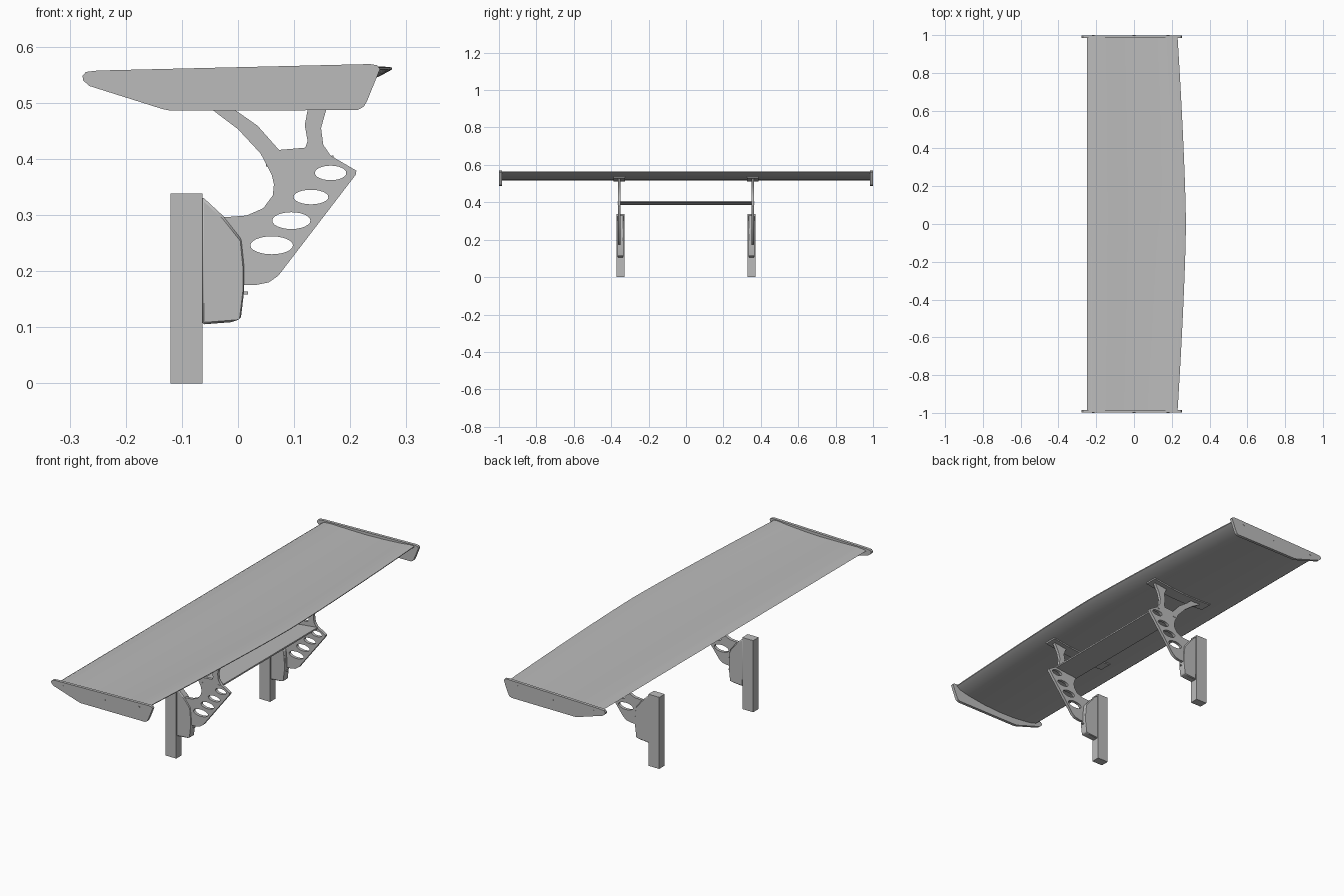
import bpy, bmesh, math
from mathutils import Matrix, Vector

cube = bpy.data.objects.get("Cube")
if cube:
    bpy.data.objects.remove(cube)

grey = bpy.data.materials.new("plain grey")
grey.use_nodes = True
grey.diffuse_color = (0.5, 0.5, 0.5, 1)
grey.node_tree.nodes["Principled BSDF"].inputs["Base Color"].default_value = (0.5, 0.5, 0.5, 1)


def add_mesh(name, mesh, angle=30):
    obj = bpy.data.objects.new(name, mesh)
    bpy.context.collection.objects.link(obj)
    mesh.materials.clear()
    mesh.materials.append(grey)
    bpy.ops.object.select_all(action='DESELECT')
    obj.select_set(True)
    bpy.context.view_layer.objects.active = obj
    bpy.ops.object.shade_smooth_by_angle(angle=math.radians(angle))
    return obj


def ellipse(x, z, rx, rz, n=24):
    return [(x + rx * math.cos(math.tau * i / n), z + rz * math.sin(math.tau * i / n))
            for i in range(n)]


def plate(name, outline, y, thick, holes=()):
    """Side profile in x and z, with holes, extruded along y."""
    curve = bpy.data.curves.new(name, 'CURVE')
    curve.dimensions = '2D'
    curve.fill_mode = 'BOTH'
    curve.extrude = thick / 2
    for loop in (outline, *holes):
        s = curve.splines.new('POLY')
        s.points.add(len(loop) - 1)
        for p, (x, z) in zip(s.points, loop):
            p.co = (x, z, 0, 1)
        s.use_cyclic_u = True
    temp = bpy.data.objects.new(name, curve)
    bpy.context.collection.objects.link(temp)
    deps = bpy.context.evaluated_depsgraph_get()
    mesh = bpy.data.meshes.new_from_object(temp.evaluated_get(deps))
    bpy.data.objects.remove(temp)
    mesh.transform(Matrix.Translation((0, y, 0)) @ Matrix.Rotation(math.pi / 2, 4, 'X'))
    bm = bmesh.new()
    bm.from_mesh(mesh)
    bmesh.ops.remove_doubles(bm, verts=bm.verts, dist=1e-5)
    bmesh.ops.recalc_face_normals(bm, faces=bm.faces)
    bm.to_mesh(mesh)
    bm.free()
    return add_mesh(name, mesh)


def box(name, x0, x1, y0, y1, z0, z1):
    return plate(name, [(x0, z0), (x1, z0), (x1, z1), (x0, z1)], (y0 + y1) / 2, abs(y1 - y0))


# Wing: cambered section swept along the span, trailing edge bowed in plan
top = [(-.25, .545), (-.24, .55), (-.2, .553), (-.1, .551), (0, .55), (.1, .553),
       (.2, .559), (.255, .565), (.275, .563)]
bottom = [(.274, .559), (.25, .546), (.2, .535), (.1, .522), (0, .516), (-.1, .518),
          (-.2, .528), (-.24, .538)]
section = top + bottom
bm = bmesh.new()
rings = []
for i in range(25):
    y = -.988 + 1.976 * i / 24
    k = 1 - .045 / .525 * abs(y) ** 1.4
    rings.append([bm.verts.new((-.25 + (x + .25) * k, y, z)) for x, z in section])
n = len(section)
for a, b in zip(rings, rings[1:]):
    for j in range(n):
        bm.faces.new((a[j], a[(j + 1) % n], b[(j + 1) % n], b[j]))
bm.faces.new(rings[0])
bm.faces.new(rings[-1])
bmesh.ops.recalc_face_normals(bm, faces=bm.faces)
wing_mesh = bpy.data.meshes.new("wing")
bm.to_mesh(wing_mesh)
bm.free()
add_mesh("wing", wing_mesh)

end_outline = [(-.277, .548), (-.271, .555), (-.25, .5575), (.235, .569), (.248, .567),
               (.253, .56), (.23, .503), (.224, .493), (.213, .487), (-.12, .486),
               (-.135, .489), (-.265, .53), (-.276, .54)]
arm_outline = [(-.1, .518), (-.045, .487), (0, .453), (.04, .41), (.06, .372), (.064, .355),
               (.062, .335), (.045, .312), (.015, .299), (-.025, .296), (-.05, .27),
               (-.05, .176), (.03, .175), (.055, .18), (.072, .192), (.21, .372),
               (.211, .379), (.165, .406), (.152, .425), (.148, .455), (.157, .487),
               (.18, .53), (.11, .523), (.124, .487), (.119, .46), (.124, .432),
               (.12, .42), (.073, .416), (.035, .459), (-.005, .487), (-.04, .516)]
lightening = [ellipse(.165, .375, .028, .013), ellipse(.13, .332, .031, .013),
              ellipse(.095, .29, .034, .015), ellipse(.06, .246, .038, .016)]
bracket_outline = [(-.064, .333), (-.025, .297), (.006, .258), (.011, .21), (.011, .165),
                   (.005, .115), (-.012, .109), (-.064, .105)]

for side, label in ((-1, "right"), (1, "left")):
    # End plate with its fasteners
    plate(f"{label}_end_plate", end_outline, side * .992, .014)
    for i, (x, z) in enumerate([(-.215, .541), (0, .535), (.18, .55)]):
        plate(f"{label}_end_screw_{i + 1}", ellipse(x, z, .007, .003, 12), side * .9985, .003)

    # Upright arm and its pad under the wing
    plate(f"{label}_arm", arm_outline, side * .357, .014, lightening)
    for i, (x, z) in enumerate([(.065, .391), (.155, .401)]):
        plate(f"{label}_arm_screw_{i + 1}", ellipse(x, z, .007, .003, 12), side * .3645, .003)
    pad = [(-.13, .515), (-.05, .511), (.05, .512), (.12, .519), (.2, .53),
           (.2, .537), (.1, .528), (0, .522), (-.13, .526)]
    plate(f"{label}_wing_pad", pad, side * .357, .06)

    # Post, bracket and lower bolt
    box(f"{label}_post", -.12, -.063, side * .33, side * .371, 0, .338)
    bracket = plate(f"{label}_bracket", bracket_outline, side * .35, .034)
    bevel = bracket.modifiers.new("edge", 'BEVEL')
    bevel.width = .004
    bevel.segments = 1
    box(f"{label}_bolt", .005, .018, side * .344, side * .352, .158, .164)

# Cross plate joining the arms
plate("cross_plate", [(.05, .386), (.17, .399), (.17, .406), (.05, .393)], 0, .704)
